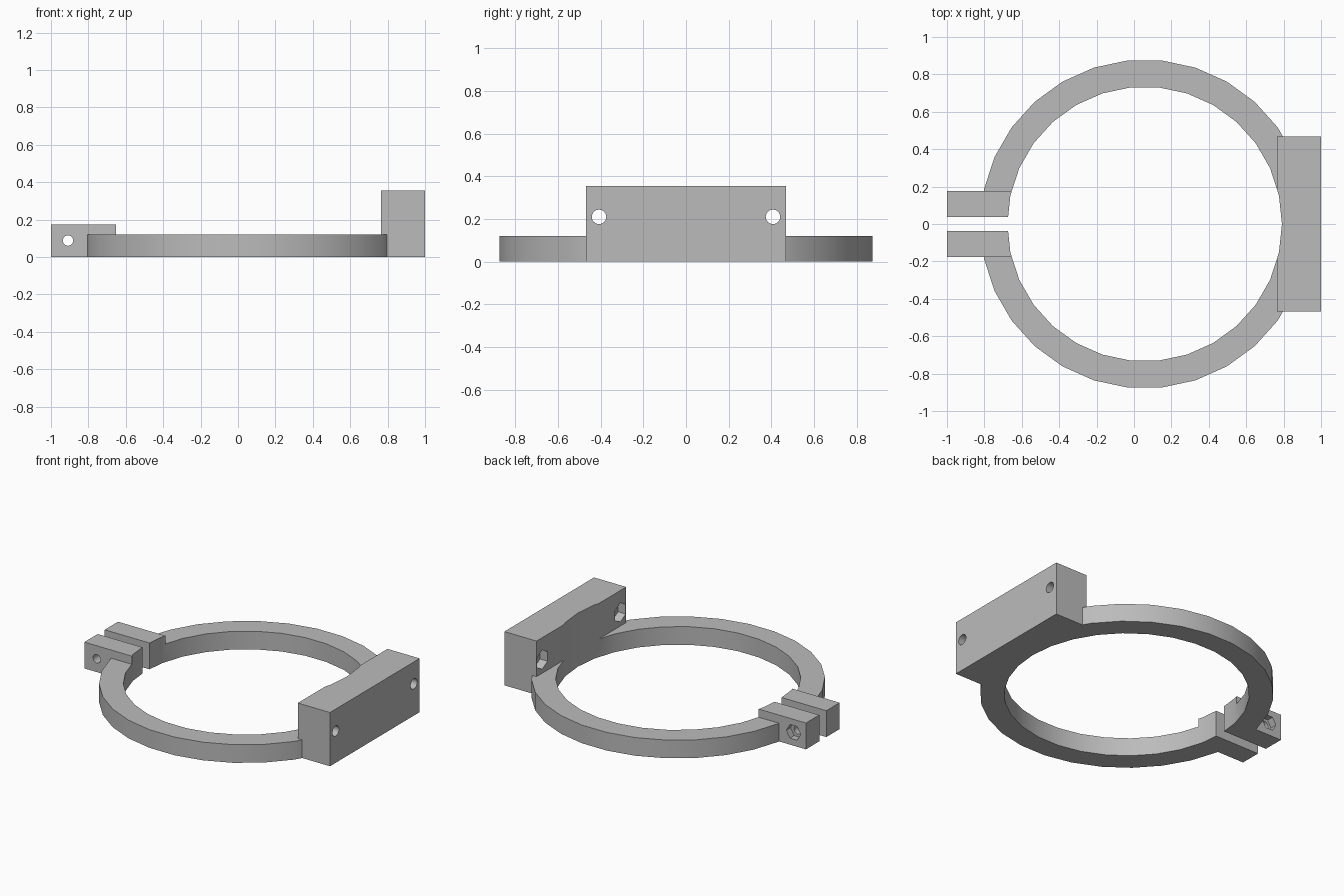
import bpy
import math
from mathutils import Vector

if "Cube" in bpy.data.objects:
    bpy.data.objects.remove(bpy.data.objects["Cube"], do_unlink=True)

RING_X = 0.057          # ring centre
OUTER, INNER = 0.879, 0.734
RING_H = 0.12
BLOCK_Y, BLOCK_H, BLOCK_FACE = 0.468, 0.355, 0.765
EAR_Y, EAR_H, GAP = 0.176, 0.174, 0.037

grey = bpy.data.materials.new("plain grey")
grey.use_nodes = True
color = (0.5, 0.5, 0.5, 1)
grey.diffuse_color = color
grey.node_tree.nodes["Principled BSDF"].inputs["Base Color"].default_value = color


def box(name, low, high):
    low, high = Vector(low), Vector(high)
    bpy.ops.mesh.primitive_cube_add(size=1, location=(low + high) / 2)
    ob = bpy.context.object
    ob.name = name
    ob.scale = high - low
    bpy.ops.object.transform_apply(location=True, rotation=True, scale=True)
    return ob


def prism(name, start, end, radius, sides, spin=0):
    """Cylinder or hexagon running from start to end."""
    start, end = Vector(start), Vector(end)
    axis = end - start
    bpy.ops.mesh.primitive_cylinder_add(
        vertices=sides, radius=radius, depth=axis.length, location=(start + end) / 2)
    ob = bpy.context.object
    ob.name = name
    # the primitive's first corner lies on +y; spin it before tilting
    ob.rotation_euler = (0, 0, spin)
    bpy.ops.object.transform_apply(location=False, rotation=True, scale=False)
    ob.rotation_euler = Vector((0, 0, 1)).rotation_difference(axis).to_euler()
    bpy.ops.object.transform_apply(location=True, rotation=True, scale=True)
    return ob


def combine(target, tool, operation):
    bpy.ops.object.select_all(action='DESELECT')
    bpy.context.view_layer.objects.active = target
    target.select_set(True)
    mod = target.modifiers.new(operation.lower(), 'BOOLEAN')
    mod.operation = operation
    mod.solver = 'EXACT'
    mod.object = tool
    bpy.ops.object.modifier_apply(modifier=mod.name)
    bpy.data.objects.remove(tool, do_unlink=True)


# Ring disc with mounting block and clamp ears
clamp = prism("ring_clamp", (RING_X, 0, 0), (RING_X, 0, RING_H), OUTER, 30, math.pi / 2)
combine(clamp, box("mounting_block", (BLOCK_FACE, -BLOCK_Y, 0), (1, BLOCK_Y, BLOCK_H)), 'UNION')
combine(clamp, box("clamp_ears", (-1, -EAR_Y, 0), (-0.6, EAR_Y, EAR_H)), 'UNION')

# Round opening and the split between the ears
combine(clamp, prism("opening", (RING_X, 0, -1), (RING_X, 0, 1), INNER, 30, math.pi / 2), 'DIFFERENCE')
combine(clamp, box("split", (-1.2, -GAP, -1), (-0.5, GAP, 1)), 'DIFFERENCE')

# Mounting holes with nut pockets on the inner face
for side in (-1, 1):
    y, z = side * 0.408, 0.21
    combine(clamp, prism("mount_hole", (0.6, y, z), (1.2, y, z), 0.034, 24), 'DIFFERENCE')
    combine(clamp, prism("mount_nut", (0.65, y, z), (BLOCK_FACE + 0.055, y, z),
                         0.063, 6, math.pi / 2), 'DIFFERENCE')

# Clamp screw hole with a nut pocket on the back ear
x, z = -0.909, 0.088
combine(clamp, prism("screw_hole", (x, -0.5, z), (x, 0.5, z), 0.028, 24), 'DIFFERENCE')
combine(clamp, prism("screw_nut", (x, EAR_Y - 0.045, z), (x, 0.4, z), 0.052, 6, math.pi / 2), 'DIFFERENCE')

# Finish
clamp.data.materials.clear()
clamp.data.materials.append(grey)
for face in clamp.data.polygons:
    face.material_index = 0
bpy.ops.object.select_all(action='DESELECT')
clamp.select_set(True)
bpy.context.view_layer.objects.active = clamp
bpy.ops.object.shade_smooth_by_angle(angle=math.radians(30))
